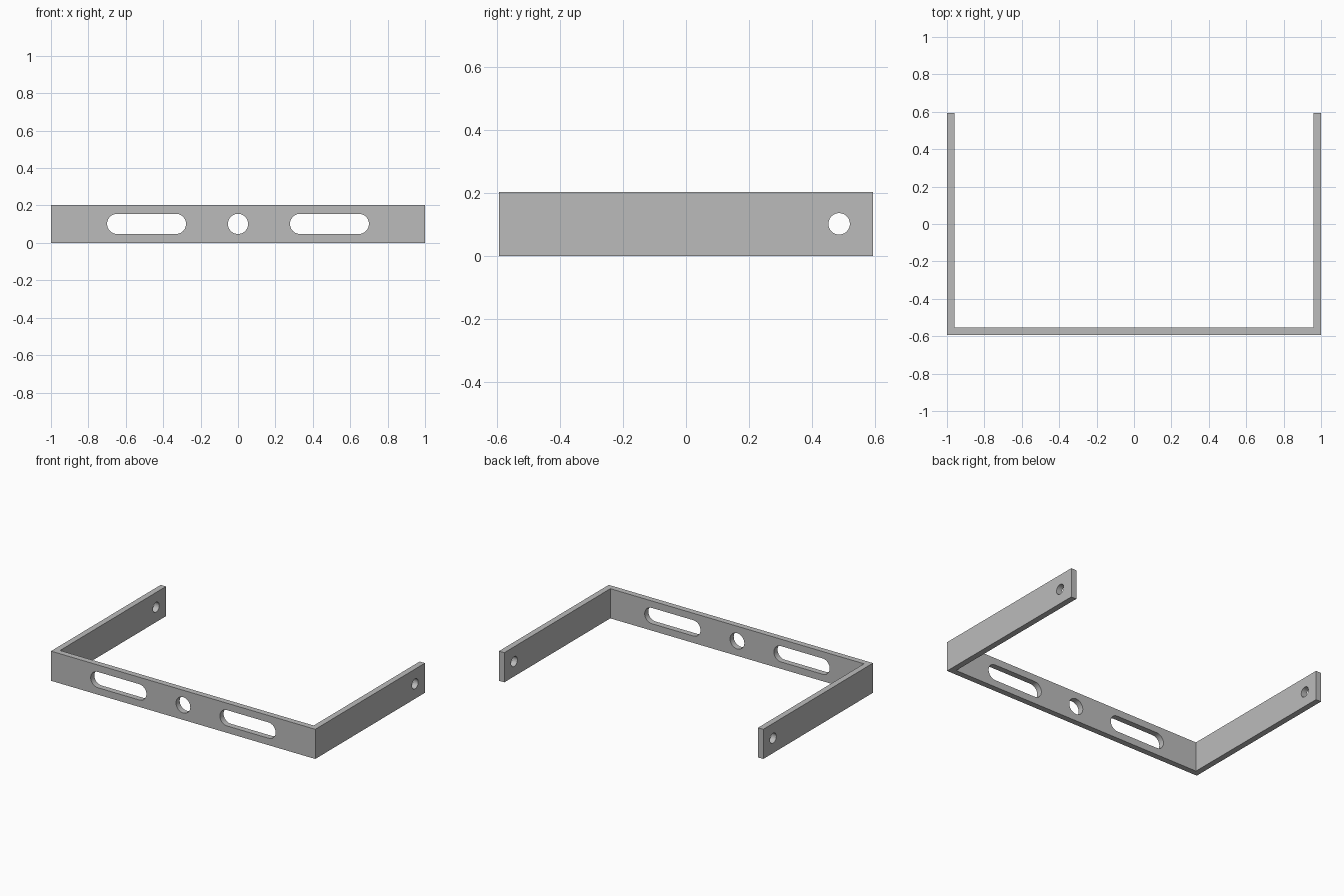
import bpy
import bmesh
from math import cos, sin, pi
from mathutils import Matrix, Vector

if "Cube" in bpy.data.objects:
    bpy.data.objects.remove(bpy.data.objects["Cube"])

W, D, H, T = 1.0, 0.593, 0.203, 0.04   # half width, half depth, height, sheet thickness
MID = H / 2

grey = bpy.data.materials.new("plain grey")
grey.use_nodes = True
grey.diffuse_color = (0.5, 0.5, 0.5, 1)
grey.node_tree.nodes["Principled BSDF"].inputs["Base Color"].default_value = (0.5, 0.5, 0.5, 1)


def prism(name, outline, depth, matrix=Matrix()):
    """Extrude a flat outline along its local z and place it."""
    bm = bmesh.new()
    face = bm.faces.new([bm.verts.new((x, y, 0)) for x, y in outline])
    moved = bmesh.ops.extrude_face_region(bm, geom=[face])["geom"]
    verts = [v for v in moved if isinstance(v, bmesh.types.BMVert)]
    bmesh.ops.translate(bm, vec=Vector((0, 0, depth)), verts=verts)
    bmesh.ops.recalc_face_normals(bm, faces=bm.faces)
    bm.transform(matrix)
    mesh = bpy.data.meshes.new(name)
    bm.to_mesh(mesh)
    bm.free()
    mesh.materials.append(grey)
    obj = bpy.data.objects.new(name, mesh)
    bpy.context.collection.objects.link(obj)
    return obj


def slot(radius, half_run=0.0, steps=24):
    """Round-ended outline; a plain circle when half_run is zero."""
    pts = []
    for side, start in ((1, -pi / 2), (-1, pi / 2)):
        for i in range(steps + (half_run > 0)):
            a = start + pi * i / steps
            pts.append((side * half_run + radius * cos(a), radius * sin(a)))
    return pts


# U-shaped strap: front bar with two arms reaching back
right_half = [(W, -D), (W, D), (W - T, D), (W - T, T - D)]
left_half = [(-x, y) for x, y in reversed(right_half)]
bracket = prism("bracket", right_half + left_half, H)

# Cutters: front slots and centre hole, then one bore through both arms
front = Matrix.Rotation(pi / 2, 4, "X")
sideways = Matrix.Rotation(pi / 2, 4, "Y")
cutters = []
for name, x, half_run in (("left_slot", 0.489, 0.157), ("centre_hole", 0, 0), ("right_slot", -0.489, 0.157)):
    place = Matrix.Translation((x, 0.1 - D, MID)) @ front
    cutters.append(prism(name + "_cutter", slot(0.054, half_run), 0.2, place))
bore_place = Matrix.Translation((-1.1, 0.486, MID)) @ sideways
cutters.append(prism("arm_bore_cutter", slot(0.034), 2.2, bore_place))

for cutter in cutters:
    cutter.hide_render = True
    mod = bracket.modifiers.new(cutter.name, "BOOLEAN")
    mod.operation = "DIFFERENCE"
    mod.solver = "EXACT"
    mod.object = cutter

# Bake the cuts and discard the cutters
bpy.context.view_layer.update()
evaluated = bracket.evaluated_get(bpy.context.evaluated_depsgraph_get())
bracket_mesh = bpy.data.meshes.new_from_object(evaluated)
bracket.modifiers.clear()
bracket.data = bracket_mesh
for cutter in cutters:
    bpy.data.objects.remove(cutter)

# Smooth hole walls, crisp sheet edges
bpy.ops.object.select_all(action="DESELECT")
bracket.select_set(True)
bpy.context.view_layer.objects.active = bracket
bpy.ops.object.shade_smooth_by_angle(angle=pi / 6)
